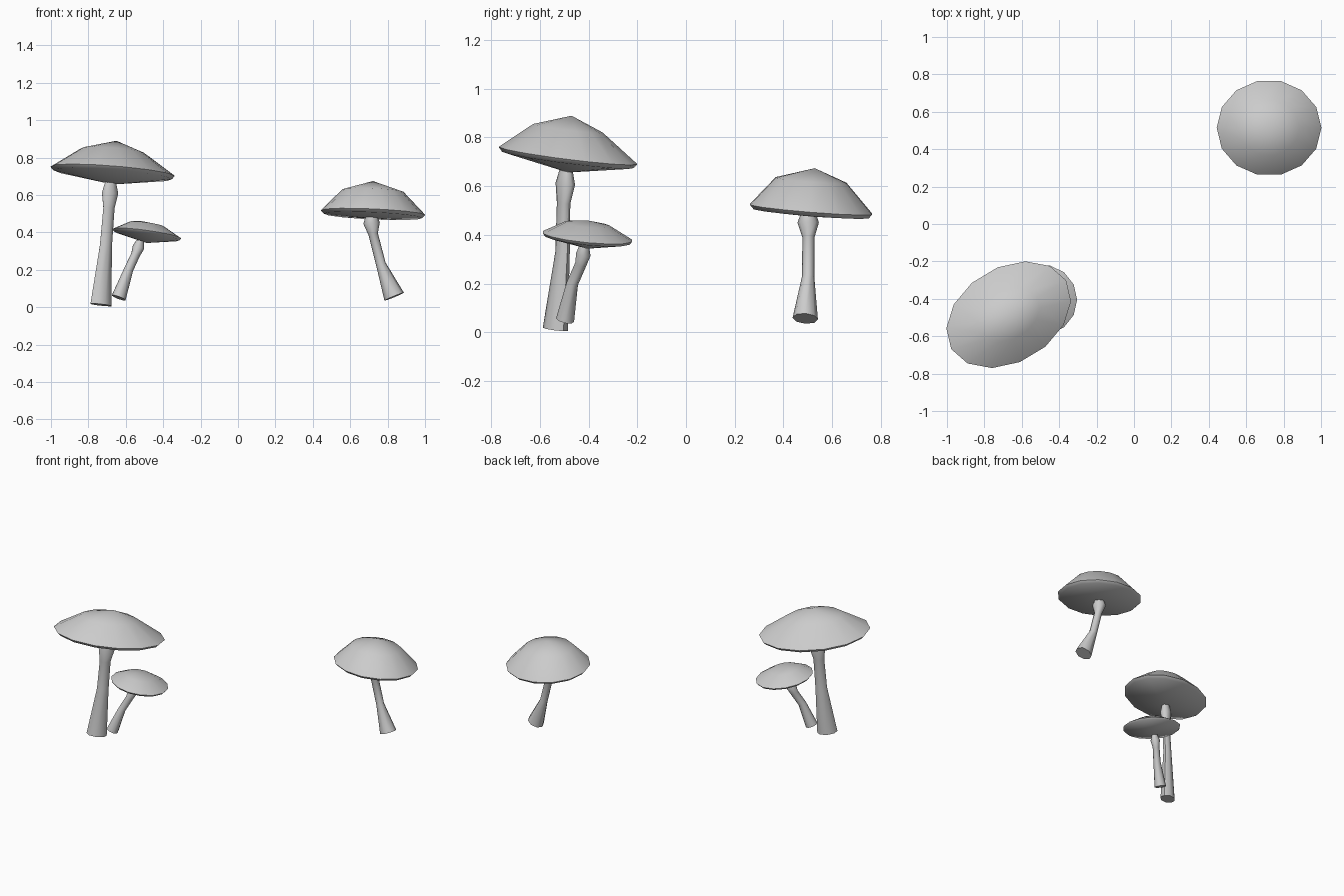
import bpy, bmesh
from math import sin, cos, pi, radians
from mathutils import Vector

if "Cube" in bpy.data.objects:
    bpy.data.objects.remove(bpy.data.objects["Cube"])


def loft(name, rings, start, end, angle):
    """Skin a stack of rings, closing both ends with a fan to a centre point."""
    bm = bmesh.new()
    loops = [[bm.verts.new(p) for p in ring] for ring in rings]
    n = len(loops[0])
    for a, b in zip(loops, loops[1:]):
        for i in range(n):
            j = (i + 1) % n
            bm.faces.new((a[i], a[j], b[j], b[i]))
    first, last = bm.verts.new(start), bm.verts.new(end)
    for i in range(n):
        j = (i + 1) % n
        bm.faces.new((first, loops[0][j], loops[0][i]))
        bm.faces.new((last, loops[-1][i], loops[-1][j]))
    bmesh.ops.recalc_face_normals(bm, faces=bm.faces)
    mesh = bpy.data.meshes.new(name)
    bm.to_mesh(mesh)
    bm.free()
    obj = bpy.data.objects.new(name, mesh)
    bpy.context.collection.objects.link(obj)
    bpy.ops.object.select_all(action='DESELECT')
    obj.select_set(True)
    bpy.context.view_layer.objects.active = obj
    bpy.ops.object.shade_smooth_by_angle(angle=radians(angle))


def cap(name, centre, radii, turn, slope, profile, apex, under):
    """Tilted elliptical cap; profile = (radius fraction, height over the rim)."""
    c, t = Vector(centre), radians(turn)

    def point(x, y, h):
        return c + Vector((x, y, h + slope[0] * x + slope[1] * y))

    rings = []
    for frac, h in profile:
        ring = []
        for i in range(14):
            a = 2 * pi * i / 14
            u, v = radii[0] * frac * cos(a), radii[1] * frac * sin(a)
            ring.append(point(u * cos(t) - v * sin(t), u * sin(t) + v * cos(t), h))
        rings.append(ring)
    loft(name, rings, point(0, 0, under), point(*apex), 50)


def stem(name, path, stretch=(1, 1), turn=0):
    """Bent stem; path = (x, y, z, radius), rings square to the path."""
    pts = [Vector(p[:3]) for p in path]
    t = radians(turn)
    rings = []
    for k, p in enumerate(path):
        d = pts[min(k + 1, len(pts) - 1)] - pts[max(k - 1, 0)]
        ring = []
        for i in range(8):
            a = 2 * pi * i / 8
            u, v = p[3] * stretch[0] * cos(a), p[3] * stretch[1] * sin(a)
            x, y = u * cos(t) - v * sin(t), u * sin(t) + v * cos(t)
            ring.append(pts[k] + Vector((x, y, -(x * d.x + y * d.y) / d.z)))
        rings.append(ring)
    loft(name, rings, pts[0], pts[-1], 60)


# Tall mushroom with a stretched oval cap
cap("tall_cap", (-0.67, -0.485, 0.726), (0.358, 0.254), 31, (-0.051, -0.108),
    [(0.95, -0.018), (1, 0), (0.5, 0.112)], (0.02, 0.015, 0.166), -0.07)
stem("tall_stem", [(-0.733, -0.537, 0.012, 0.054), (-0.706, -0.507, 0.33, 0.031),
                   (-0.690, -0.503, 0.53, 0.029), (-0.684, -0.496, 0.61, 0.042),
                   (-0.680, -0.492, 0.675, 0.026)], (1.2, 0.85), 31)

# Small mushroom leaning out from its foot
cap("small_cap", (-0.488, -0.405, 0.393), (0.184, 0.187), 0, (-0.137, -0.096),
    [(0.95, -0.012), (1, 0), (0.5, 0.051)], (-0.025, -0.005, 0.063), -0.05)
stem("small_stem", [(-0.638, -0.497, 0.05, 0.037), (-0.585, -0.467, 0.20, 0.023),
                    (-0.548, -0.432, 0.28, 0.022), (-0.532, -0.422, 0.32, 0.030),
                    (-0.523, -0.418, 0.355, 0.019)])

# Lone mushroom with a round domed cap
cap("lone_cap", (0.722, 0.514, 0.505), (0.28, 0.257), 0, (-0.045, -0.08),
    [(0.94, -0.017), (1, 0), (0.58, 0.119)], (0.0, 0.015, 0.17), -0.03)
stem("lone_stem", [(0.835, 0.49, 0.056, 0.052), (0.764, 0.502, 0.23, 0.025),
                   (0.723, 0.503, 0.39, 0.025), (0.714, 0.502, 0.45, 0.044),
                   (0.714, 0.503, 0.49, 0.03)])
